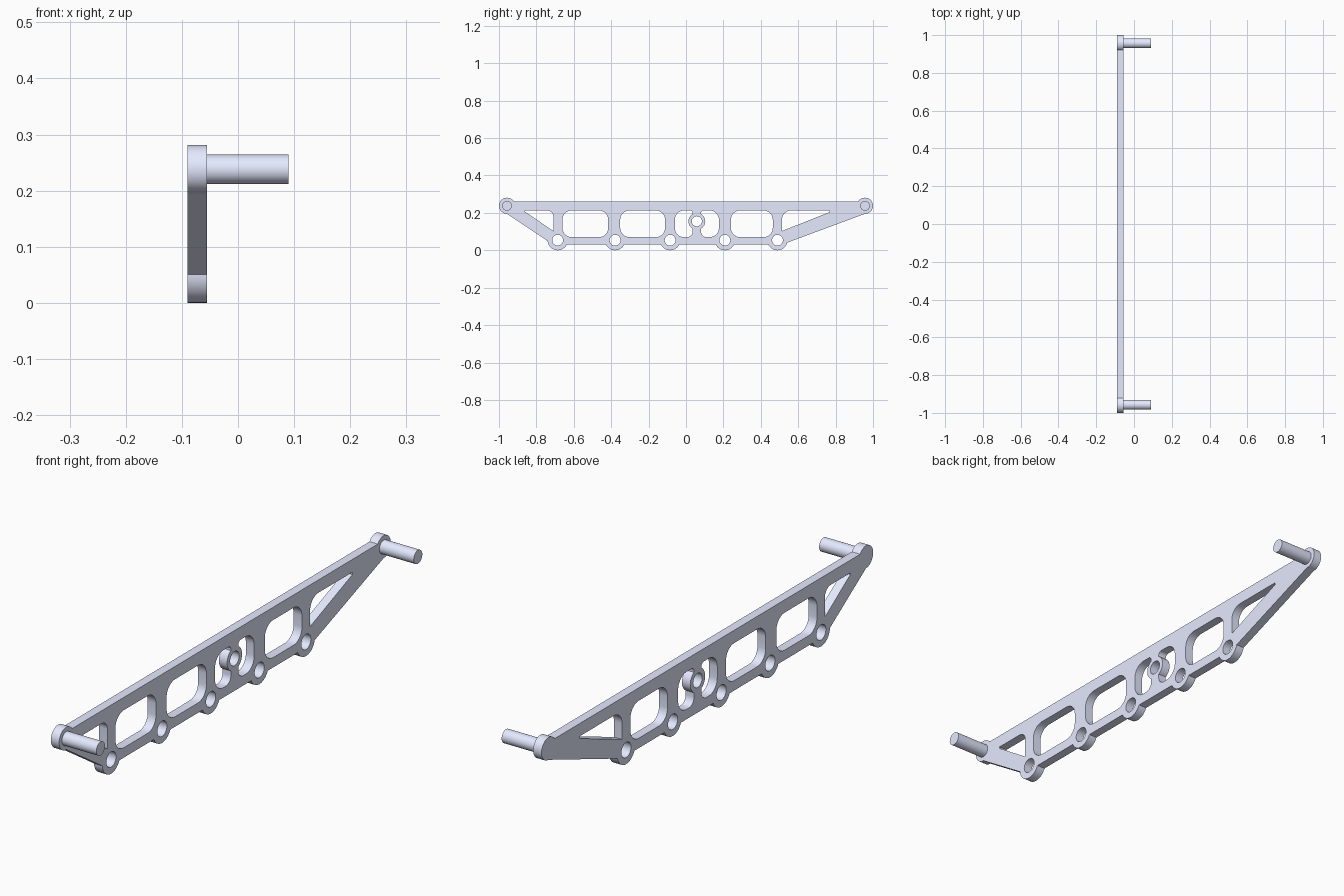
import bpy, bmesh
from math import radians, sin, cos, tan
from mathutils import Vector

if "Cube" in bpy.data.objects:
    bpy.data.objects.remove(bpy.data.objects["Cube"])

X0, X1 = -0.09, -0.055            # plate thickness range
END_Y, END_Z, END_R = 0.957, 0.238, 0.043
BOSS_Y = [-0.686, -0.379, -0.085, 0.208, 0.489]
BOSS_Z, BOSS_R, HOLE_R = 0.054, 0.054, 0.029
EYE_Y, EYE_Z, EYE_R = 0.058, 0.155, 0.045
TOP, LOW = 0.213, 0.07            # window limits

paint = bpy.data.materials.new("pale_blue_grey")
paint.diffuse_color = (0.78, 0.82, 1.0, 1)
paint.use_nodes = True
paint.node_tree.nodes["Principled BSDF"].inputs["Base Color"].default_value = paint.diffuse_color


def arc(cy, cz, r, a0, a1, n=16):
    return [(cy + r * cos(radians(a0 + (a1 - a0) * i / n)),
             cz + r * sin(radians(a0 + (a1 - a0) * i / n))) for i in range(n + 1)]


def rounded(corners, n=8):
    """Polygon from (y, z, fillet radius) corners."""
    pts = []
    for i, (y, z, r) in enumerate(corners):
        p = Vector((y, z))
        if r == 0:
            pts.append((y, z))
            continue
        a = (Vector(corners[i - 1][:2]) - p).normalized()
        b = (Vector(corners[(i + 1) % len(corners)][:2]) - p).normalized()
        half = a.angle(b) / 2
        c = p + (a + b).normalized() * (r / sin(half))
        u = (p + a * (r / tan(half)) - c).normalized()
        v = (p + b * (r / tan(half)) - c).normalized()
        for k in range(n + 1):
            q = c + r * u.slerp(v, k / n).normalized()
            pts.append((q.x, q.y))
    return pts


def window(y0, y1, r=0.05):
    return rounded([(y0, LOW, r), (y1, LOW, r), (y1, TOP, r), (y0, TOP, r)])


# Outer outline: end eyes, slanted edges and scalloped lower bosses
outline = arc(-END_Y, END_Z, END_R, 34, 270, 32)
for i, y in enumerate(BOSS_Y):
    start = 184 if i == 0 else 204
    end = 346 if i == len(BOSS_Y) - 1 else 336
    outline += arc(y, BOSS_Z, BOSS_R, start, end, 24)
outline += arc(END_Y, END_Z, END_R, 270, 506, 32)

# Bolt holes
loops = [outline] + [arc(y, BOSS_Z, HOLE_R, 0, 360, 32)[:-1] for y in BOSS_Y]
loops.append(arc(EYE_Y, EYE_Z, 0.027, 0, 360, 32)[:-1])

# Rounded windows
loops += [window(-0.661, -0.416), window(-0.352, -0.112), window(0.24, 0.464)]

# Split window either side of the central eye
eye_arc = [(y, z, 0) for y, z in arc(EYE_Y, EYE_Z, EYE_R, 240, 120)]
half_window = rounded([(-0.06, LOW, 0.05), (0.0355, LOW, 0.03)] + eye_arc
                      + [(0.0355, TOP, 0.014), (-0.06, TOP, 0.05)])
loops += [half_window, [(2 * EYE_Y - y, z) for y, z in half_window]]

# Triangular end windows
loops.append(rounded([(-0.862, TOP, 0), (-0.862, 0.207, 0),
                      (-0.709, 0.103, 0), (-0.709, TOP, 0.035)]))
loops.append(rounded([(0.768, TOP, 0), (0.768, 0.204, 0),
                      (0.513, 0.103, 0), (0.513, TOP, 0.05)]))

# Plate: filled curve extruded along x
curve = bpy.data.curves.new("bracket_plate", 'CURVE')
curve.dimensions = '2D'
curve.fill_mode = 'BOTH'
curve.extrude = (X1 - X0) / 2
for pts in loops:
    s = curve.splines.new('POLY')
    s.points.add(len(pts) - 1)
    for p, (y, z) in zip(s.points, pts):
        p.co = (y, z, 0, 1)
    s.use_cyclic_u = True
plate = bpy.data.objects.new("bracket_plate", curve)
plate.rotation_euler = (radians(90), 0, radians(90))
plate.location.x = (X0 + X1) / 2
bpy.context.collection.objects.link(plate)
bpy.context.view_layer.objects.active = plate
plate.select_set(True)
bpy.ops.object.convert(target='MESH')
plate = bpy.context.object
bm = bmesh.new()
bm.from_mesh(plate.data)
bmesh.ops.remove_doubles(bm, verts=bm.verts, dist=1e-5)
bmesh.ops.recalc_face_normals(bm, faces=bm.faces)
bm.to_mesh(plate.data)
bm.free()
plate.data.materials.append(paint)
bpy.ops.object.shade_smooth_by_angle(angle=radians(30))

# Pins at both ends
for side, name in ((-1, "front_pin"), (1, "back_pin")):
    x0, x1 = X1 - 0.005, 0.09
    bpy.ops.mesh.primitive_cylinder_add(
        vertices=40, radius=0.026, depth=x1 - x0,
        location=((x0 + x1) / 2, side * END_Y, END_Z), rotation=(0, radians(90), 0))
    bpy.context.object.name = name
    bpy.context.object.data.materials.append(paint)
    bpy.ops.object.shade_smooth_by_angle(angle=radians(30))
